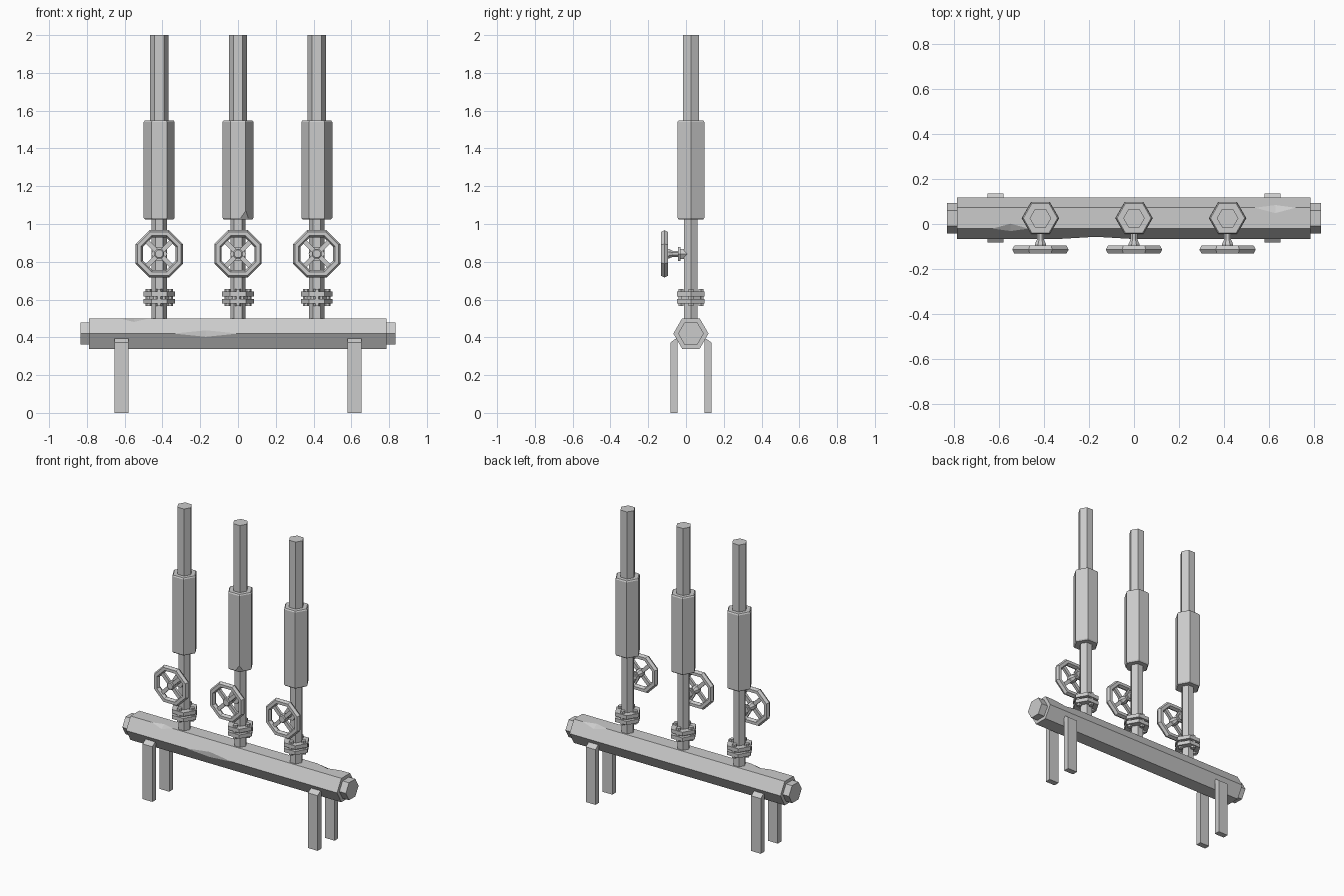
import bpy, bmesh, math
from mathutils import Vector

if "Cube" in bpy.data.objects:
    bpy.data.objects.remove(bpy.data.objects["Cube"])

CY = 0.026                      # depth of the pipe centre line
X, Y, Z = Vector((1, 0, 0)), Vector((0, 1, 0)), Vector((0, 0, 1))
FRAMES = {'X': (X, Y, Z), 'Y': (Y, X, Z), 'Z': (Z, X, Y)}


def finish(name, bm):
    bmesh.ops.recalc_face_normals(bm, faces=bm.faces[:])
    me = bpy.data.meshes.new(name)
    bm.to_mesh(me)
    bm.free()
    ob = bpy.data.objects.new(name, me)
    bpy.context.collection.objects.link(ob)
    return ob


def turned(name, axis, centre, profile, n=6, phase=0.0, closed=False):
    """Spin (position, radius) pairs into an n-sided solid or closed ring."""
    a, u, v = FRAMES[axis]
    c = Vector(centre)
    bm = bmesh.new()
    rings = []
    for p, r in profile:
        angs = [phase + math.tau * i / n for i in range(n)]
        rings.append([bm.verts.new(c + a * p + u * r * math.cos(t) + v * r * math.sin(t)) for t in angs])
    pairs = list(zip(rings, rings[1:]))
    if closed:
        pairs.append((rings[-1], rings[0]))
    else:
        bm.faces.new(rings[0])
        bm.faces.new(rings[-1])
    for r0, r1 in pairs:
        for i in range(n):
            j = (i + 1) % n
            bm.faces.new((r0[i], r0[j], r1[j], r1[i]))
    return finish(name, bm)


def extruded(name, points, offset):
    """Extrude a flat polygon by an offset vector."""
    bm = bmesh.new()
    f = bm.faces.new([bm.verts.new(p) for p in points])
    ext = bmesh.ops.extrude_face_region(bm, geom=[f])
    vs = [e for e in ext['geom'] if isinstance(e, bmesh.types.BMVert)]
    bmesh.ops.translate(bm, vec=offset, verts=vs)
    return finish(name, bm)


def dent(ob, edge, along, outward, half, depth):
    """Cut a shallow V notch into a long edge."""
    edge, outward = Vector(edge), Vector(outward).normalized()
    side = along.cross(outward) * 0.06
    k = 3.0                     # extend the V beyond the surface
    pts = [edge - outward * depth - side]
    for s in (1, -1):
        pts.append(edge + outward * depth * (k - 1) + along * half * k * s - side)
    cutter = extruded("dent_cutter", pts, side * 2)
    m = ob.modifiers.new("dent", 'BOOLEAN')
    m.operation, m.solver, m.object = 'DIFFERENCE', 'EXACT', cutter
    bpy.context.view_layer.objects.active = ob
    bpy.ops.object.modifier_apply(modifier=m.name)
    bpy.data.objects.remove(cutter)


# Main horizontal pipe with dented edges, and end caps
R, HZ = 0.093, 0.42
main = turned("main_pipe", 'X', (0, CY, HZ), [(-0.788, R), (0.786, R)])
for x, deg, half, depth in ((-0.17, 180, 0.17, 0.010), (-0.55, 120, 0.08, 0.011), (0.63, 60, 0.09, 0.012)):
    o = Vector((0, math.cos(math.radians(deg)), math.sin(math.radians(deg))))
    dent(main, Vector((x, CY, HZ)) + o * R, X, o, half, depth)
for side, s in (("left", -1), ("right", 1)):
    turned(side + "_end_cap", 'X', (0, CY, HZ), [(s * 0.77, 0.068), (s * 0.834, 0.068)])

# Legs with slanted tops
for x in (-0.617, 0.617):
    for s in (-1, 1):
        prof = [(0.109, 0), (0.071, 0), (0.071, 0.395), (0.085, 0.39), (0.109, 0.372)]
        extruded("leg", [(x - 0.036, CY + s * y, z) for y, z in prof], X * 0.072)

WZ = 0.842                      # hand wheel height
for x in (-0.417, 0, 0.417):
    c = (x, CY, 0)
    # Riser pipe, sleeve and upper pipe
    turned("riser_pipe", 'Z', c, [(0.45, 0.041), (1.06, 0.041)])
    sleeve = turned("sleeve", 'Z', c, [(1.025, 0.076), (1.033, 0.082), (1.54, 0.082), (1.548, 0.076)])
    if x == 0:
        o = Vector((0.5, -0.866, 0))
        dent(sleeve, Vector((0, CY, 1.025)) + o * 0.082, Z, o, 0.045, 0.016)
    turned("upper_pipe", 'Z', c, [(1.5, 0.048), (2.0, 0.048)])

    # Bolted flange pair
    for z in (0.579, 0.617):
        turned("flange", 'Z', c, [(z, 0.084), (z + 0.025, 0.084)])
    turned("gasket", 'Z', c, [(0.6, 0.06), (0.62, 0.06)])
    for i in range(4):
        t = math.tau * i / 4
        turned("flange_bolt", 'Z', (x + 0.056 * math.cos(t), CY + 0.053 * math.sin(t), 0),
               [(0.566, 0.016), (0.657, 0.016)])

    # Valve bonnet and stem
    turned("valve_bonnet", 'Y', (x, 0, WZ), [(0.01, 0.03), (-0.03, 0.03), (-0.03, 0.043), (-0.042, 0.043)])
    turned("valve_stem", 'Y', (x, 0, WZ), [(0.0, 0.017), (-0.07, 0.017), (-0.09, 0.027), (-0.125, 0.027), (-0.13, 0.021)],
           n=8, phase=math.pi / 8)

    # Octagonal hand wheel rim and diagonal spokes
    rim = [(-0.114 + 0.021 * math.sin(math.tau * i / 6), 0.115 + 0.021 * math.cos(math.tau * i / 6))
           for i in range(6)]
    turned("hand_wheel_rim", 'Y', (x, 0, WZ), rim, n=8, phase=math.pi / 8, closed=True)
    for i in range(4):
        t = math.pi / 4 + math.tau * i / 4
        d = Vector((math.cos(t), 0, math.sin(t)))
        p = Vector((-d.z, 0, d.x)) * 0.012
        hub = Vector((x, -0.122, WZ))
        extruded("hand_wheel_spoke", [hub + d * 0.01 - p, hub + d * 0.108 - p, hub + d * 0.108 + p, hub + d * 0.01 + p],
                 Y * 0.018)
